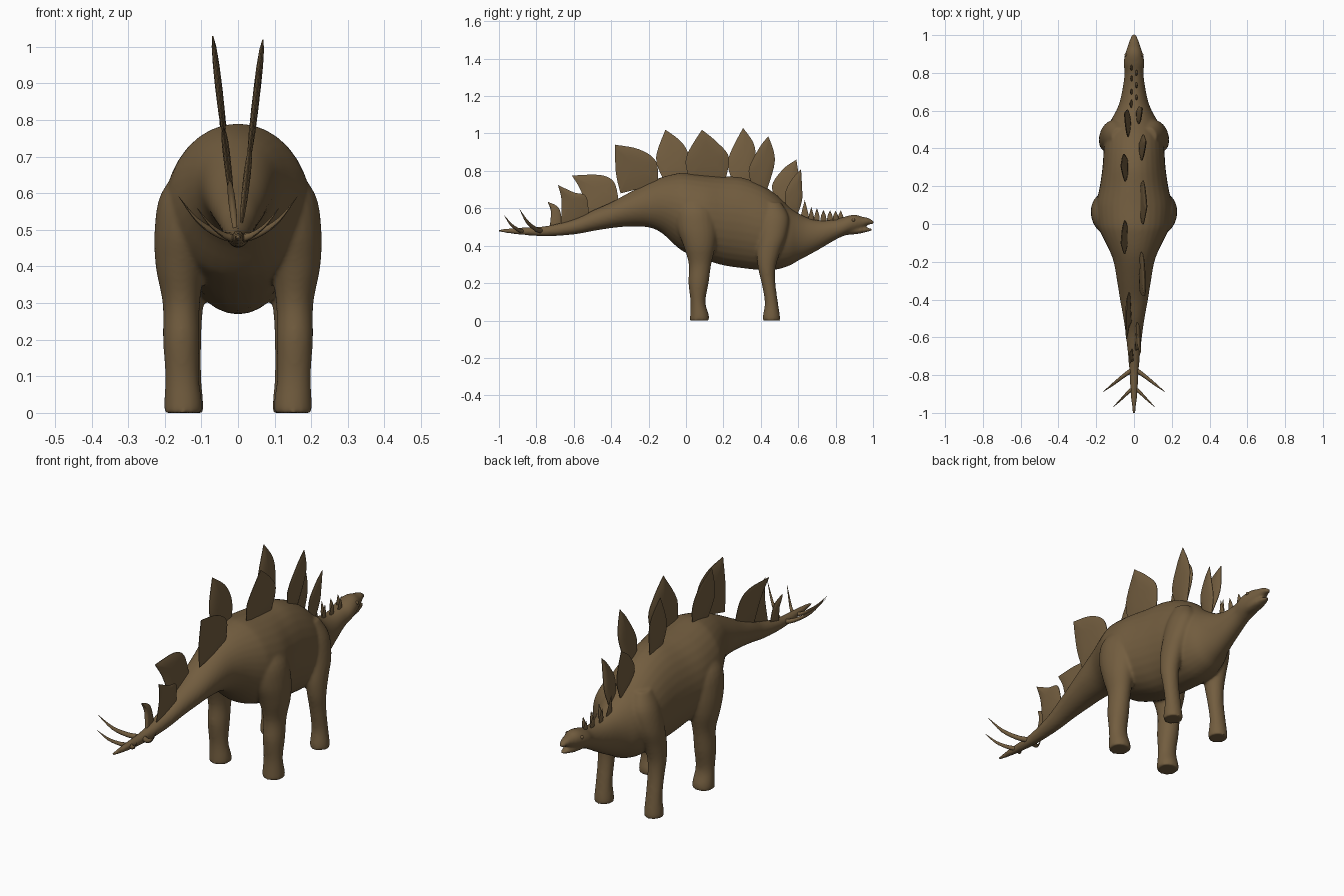
import bpy, bmesh, math
from mathutils import Vector

if "Cube" in bpy.data.objects:
    bpy.data.objects.remove(bpy.data.objects["Cube"])

hide = bpy.data.materials.new("brown hide")
hide.diffuse_color = (0.17, 0.11, 0.05, 1)
hide.use_nodes = True
hide.node_tree.nodes["Principled BSDF"].inputs["Base Color"].default_value = hide.diffuse_color


def catmull(pts, steps):
    """Smooth open curve through tuples of any length."""
    out = []
    for i in range(len(pts) - 1):
        p0, p1 = pts[max(i - 1, 0)], pts[i]
        p2, p3 = pts[i + 1], pts[min(i + 2, len(pts) - 1)]
        for s in range(steps):
            t = s / steps
            out.append(tuple(0.5 * (2 * b + (c - a) * t + (2 * a - 5 * b + 4 * c - d) * t * t
                                    + (3 * b - a - 3 * c + d) * t ** 3)
                             for a, b, c, d in zip(p0, p1, p2, p3)))
    return out + [tuple(pts[-1])]


def loft(bm, rings, axis, steps=4, seg=24):
    """Rings are (x, y, z, r1, r2); axis is the direction they follow."""
    u, v = {"x": ((0, 1, 0), (0, 0, 1)), "y": ((1, 0, 0), (0, 0, 1)),
            "z": ((1, 0, 0), (0, 1, 0))}[axis]
    u, v = Vector(u), Vector(v)
    loops = []
    for x, y, z, r1, r2 in catmull(rings, steps):
        loops.append([bm.verts.new(Vector((x, y, z)) + u * max(r1, .001) * math.cos(a)
                                   + v * max(r2, .001) * math.sin(a))
                      for a in (2 * math.pi * k / seg for k in range(seg))])
    for a, b in zip(loops, loops[1:]):
        for k in range(seg):
            bm.faces.new((a[k], a[(k + 1) % seg], b[(k + 1) % seg], b[k]))
    bm.faces.new(loops[0])
    bm.faces.new(loops[-1])


def finish(name, bm):
    bmesh.ops.recalc_face_normals(bm, faces=bm.faces)
    me = bpy.data.meshes.new(name)
    bm.to_mesh(me)
    bm.free()
    me.materials.append(hide)
    ob = bpy.data.objects.new(name, me)
    bpy.context.collection.objects.link(ob)
    bpy.ops.object.select_all(action="DESELECT")
    ob.select_set(True)
    bpy.context.view_layer.objects.active = ob
    bpy.ops.object.shade_smooth_by_angle(angle=math.radians(40))
    return ob


# Trunk, tail, neck and head: y, top, bottom, half width
TRUNK = [(-1.005, .488, .474, .007), (-.9, .496, .460, .018), (-.75, .505, .450, .027),
         (-.6, .542, .460, .042), (-.5, .588, .478, .056), (-.4, .632, .494, .074),
         (-.3, .686, .503, .090), (-.2, .738, .498, .108), (-.13, .766, .468, .135),
         (-.05, .786, .395, .175), (0, .790, .362, .192), (.1, .780, .325, .200),
         (.2, .772, .295, .181), (.3, .764, .280, .167), (.4, .728, .270, .160),
         (.48, .675, .272, .150), (.55, .610, .292, .122), (.6, .575, .320, .094),
         (.65, .550, .346, .075), (.72, .535, .385, .060), (.8, .541, .432, .050),
         (.85, .556, .455, .056), (.9, .566, .474, .047), (.94, .556, .492, .034),
         (.975, .549, .512, .023), (1.005, .532, .513, .010)]
JAW = [(.84, .500, .455, .035), (.92, .498, .463, .032), (.97, .496, .474, .021),
       (.995, .491, .479, .010)]
# Legs: x, y, z, radius across, radius along
HIND = [(.15, .072, 0, .052, .052), (.15, .072, .03, .052, .050), (.153, .064, .1, .046, .040),
        (.155, .067, .2, .050, .054), (.155, .075, .3, .051, .060), (.156, .072, .4, .069, .086),
        (.14, .06, .5, .088, .11), (.11, .05, .6, .10, .11), (.08, .04, .69, .06, .06)]
FORE = [(.14, .457, 0, .046, .047), (.14, .457, .03, .045, .045), (.14, .456, .1, .040, .035),
        (.14, .441, .2, .040, .037), (.14, .432, .28, .044, .047), (.135, .440, .36, .050, .062),
        (.125, .462, .45, .056, .075), (.1, .47, .55, .060, .080), (.08, .46, .63, .040, .050)]

bm = bmesh.new()
for rows in (TRUNK, JAW):
    loft(bm, [(0, y, (t + b) / 2, w, (t - b) / 2) for y, t, b, w in rows], "y", seg=32)
for side in (1, -1):
    for leg in (HIND, FORE):
        loft(bm, [(side * x, y, z, a, b) for x, y, z, a, b in leg], "z")
body = finish("body", bm)
# Blend the limbs into the trunk
rm = body.modifiers.new("blend", "REMESH")
rm.mode = "VOXEL"
rm.voxel_size = 0.007
rm.use_smooth_shade = True
sm = body.modifiers.new("soften", "SMOOTH")
sm.factor, sm.iterations = 0.5, 10
for m in ("blend", "soften"):
    bpy.ops.object.modifier_apply(modifier=m)
if not body.data.materials:
    body.data.materials.append(hide)

# Eyes
bm = bmesh.new()
for side in (1, -1):
    ret = bmesh.ops.create_uvsphere(bm, u_segments=12, v_segments=8, radius=.009)
    bmesh.ops.translate(bm, verts=ret["verts"], vec=(side * .041, .895, .537))
finish("eyes", bm)


def plate(name, left, right, side, thick=.009):
    """Leaf plate from (y, z) outlines: base to tip, then tip to base."""
    pts = catmull(left, 5)[:-1] + catmull(right, 5)
    cy = sum(p[0] for p in pts) / len(pts)
    cz = sum(p[1] for p in pts) / len(pts)
    bm = bmesh.new()

    def vert(p, scale, off):
        y, z = cy + (p[0] - cy) * scale, cz + (p[1] - cz) * scale
        return bm.verts.new((side * (.011 + .116 * (z - .53)) + off, y, z))

    n = len(pts)
    rings = [[vert(p, s, o * thick) for p in pts]
             for s, o in ((.45, -1), (.8, -.7), (1, -.15), (1, .15), (.8, .7), (.45, 1))]
    for a, b in zip(rings, rings[1:]):
        for k in range(n):
            bm.faces.new((a[k], a[(k + 1) % n], b[(k + 1) % n], b[k]))
    for ring, off in ((rings[0], -1.1), (rings[-1], 1.1)):
        c = vert((cy, cz), 1, off * thick)
        for k in range(n):
            bm.faces.new((ring[k], ring[(k + 1) % n], c))
    finish(name, bm)


# Back plates, tail to neck, alternating left and right
PLATES = [
    ([(-.73, .49), (-.722, .58), (-.74, .635)], [(-.68, .602), (-.662, .52)]),
    ([(-.67, .51), (-.665, .64), (-.685, .725)], [(-.60, .685), (-.535, .665), (-.52, .57)]),
    ([(-.52, .56), (-.56, .69), (-.61, .775)], [(-.46, .778), (-.385, .74), (-.36, .64)]),
    ([(-.35, .68), (-.375, .79), (-.38, .94)], [(-.25, .915), (-.16, .85), (-.15, .73)]),
    ([(-.12, .75), (-.16, .87), (-.11, 1.02)], [(-.02, .95), (.02, .86), (0, .76)]),
    ([(.02, .75), (.0, .87), (.085, 1.02)], [(.17, .95), (.23, .87), (.21, .75)]),
    ([(.25, .74), (.225, .86), (.305, 1.03)], [(.36, .95), (.37, .87), (.34, .73)]),
    ([(.37, .69), (.335, .80), (.39, .92), (.44, .985)], [(.47, .9), (.47, .82), (.42, .66)]),
    ([(.49, .63), (.46, .72), (.52, .81), (.59, .86)], [(.605, .75), (.595, .68), (.55, .59)]),
    ([(.54, .58), (.53, .68), (.57, .76), (.615, .81)], [(.62, .72), (.62, .64), (.59, .55)]),
]
for i, (left, right) in enumerate(PLATES):
    plate(f"back_plate_{i + 1}", left, [left[-1]] + right, -1 if i % 2 == 0 else 1)

# Small neck plates
NECK = [(.635, .645), (.67, .607), (.70, .603), (.735, .592), (.77, .590), (.80, .588), (.827, .588)]
for i, (y, z) in enumerate(NECK):
    w = .022 if i == 0 else .014
    plate(f"neck_plate_{i + 1}", [(y - w, .52), (y - w, .555), (y, z)],
          [(y, z), (y + w, .555), (y + w, .52)], -1 if i % 2 == 0 else 1, .005)

# Two pairs of curved tail spikes
SPIKES = {"front": [(0, -.765, .478, .015, .013), (.05, -.80, .487, .013, .011),
                    (.11, -.847, .525, .009, .008), (.163, -.888, .592, .001, .001)],
          "rear": [(0, -.865, .475, .013, .012), (.035, -.895, .484, .011, .009),
                   (.075, -.935, .513, .007, .006), (.112, -.97, .560, .001, .001)]}
for name, path in SPIKES.items():
    bm = bmesh.new()
    for side in (1, -1):
        loft(bm, [(side * x, y, z, a, b) for x, y, z, a, b in path], "x", seg=12)
    finish(f"{name}_tail_spikes", bm)
